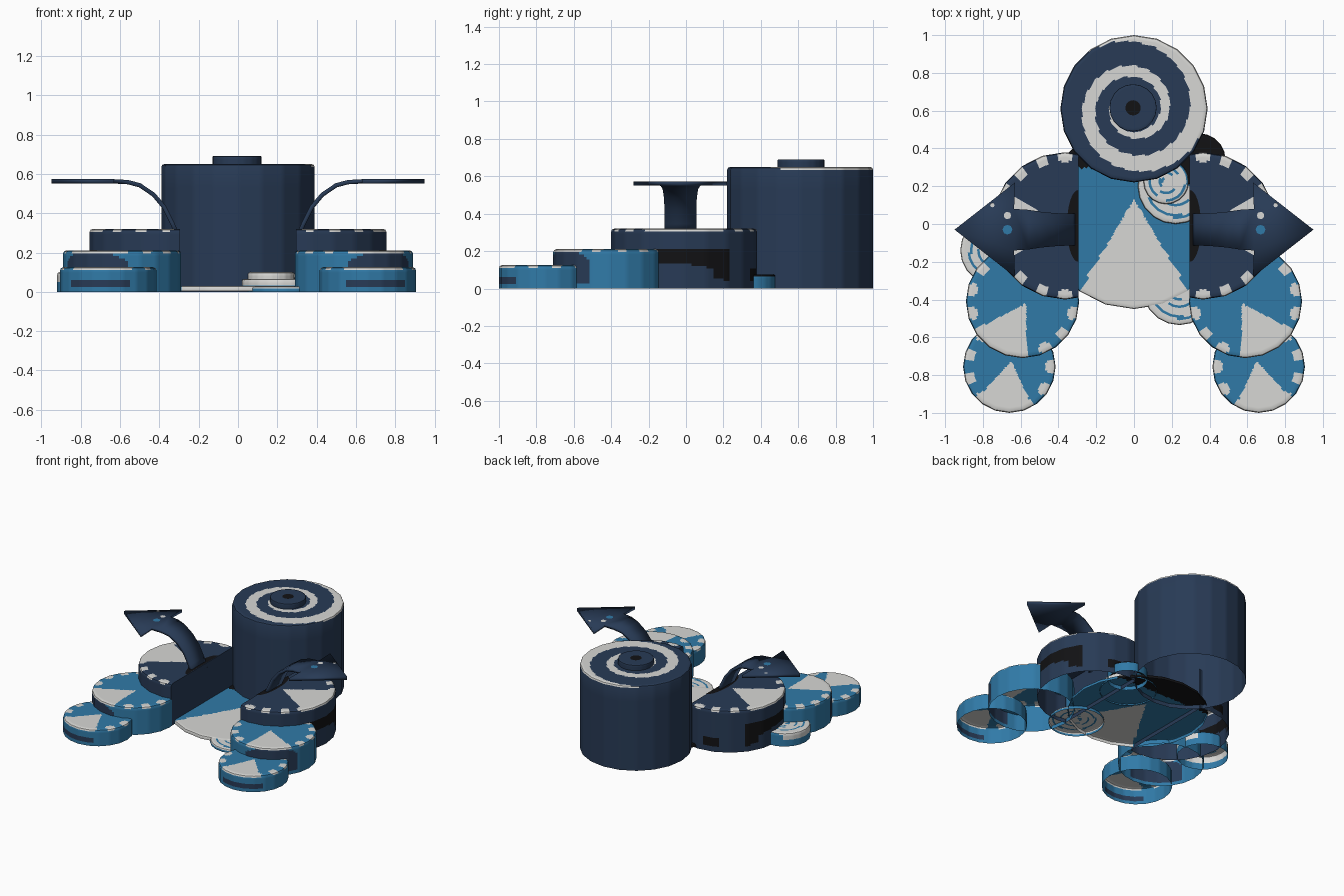
import bpy, bmesh, math
from mathutils import Vector

if "Cube" in bpy.data.objects:
    bpy.data.objects.remove(bpy.data.objects["Cube"])

# Flat colours
COLS = [("navy", (0.021, 0.043, 0.092)), ("blue", (0.030, 0.195, 0.390)),
        ("white", (0.68, 0.68, 0.66)), ("black", (0.006, 0.006, 0.007))]
MATS = []
for n, c in COLS:
    m = bpy.data.materials.new(n)
    m.diffuse_color = (*c, 1)
    m.use_nodes = True
    m.node_tree.nodes["Principled BSDF"].inputs["Base Color"].default_value = m.diffuse_color
    MATS.append(m)
NAVY, BLUE, WHITE, BLACK = range(4)


def make(name, bm, smooth=True):
    me = bpy.data.meshes.new(name)
    bm.to_mesh(me)
    bm.free()
    for m in MATS:
        me.materials.append(m)
    ob = bpy.data.objects.new(name, me)
    bpy.context.collection.objects.link(ob)
    if smooth:
        bpy.ops.object.select_all(action='DESELECT')
        bpy.context.view_layer.objects.active = ob
        ob.select_set(True)
        bpy.ops.object.shade_smooth_by_angle(angle=math.radians(35))
    return ob


def drum(name, cx, cy, R, h, paint, z0=0.0, bev=0.015, s=1, cut=None, sides=20, seg=120, step=0.013):
    """Open-bottomed drum as a fine polar grid; paint(angle in degrees, r, z) gives the colour."""
    bm = bmesh.new()
    rows = max(2, round((h - z0) / 0.014)) if h - z0 < 0.4 else 6
    prof = [(R, z0 + (h - bev - z0) * i / rows) for i in range(rows + 1)]
    prof.append((R - bev * 0.3, h - bev * 0.3))
    n = max(2, round((R - bev) / step))
    prof += [((R - bev) * (n - i) / n, h) for i in range(n)]
    w = 2 * math.pi / sides

    def facet(a):
        return math.cos(w / 2) / math.cos(a % w - w / 2)

    loops = []
    for r, z in prof:
        loops.append([bm.verts.new((cx + r * facet(a) * math.cos(a), cy + r * facet(a) * math.sin(a), z))
                      for a in (2 * math.pi * k / seg for k in range(seg))])
    tip = bm.verts.new((cx, cy, h))
    for i, lo in enumerate(loops):
        for k in range(seg):
            j = (k + 1) % seg
            if i + 1 < len(loops):
                f = bm.faces.new((lo[k], lo[j], loops[i + 1][j], loops[i + 1][k]))
                rm, zm = (prof[i][0] + prof[i + 1][0]) / 2, (prof[i][1] + prof[i + 1][1]) / 2
            else:
                f = bm.faces.new((lo[k], lo[j], tip))
                rm, zm = prof[i][0] / 2, h
            f.material_index = paint(360 * (k + 0.5) / seg, rm, zm)
    if cut is not None:
        bmesh.ops.bisect_plane(bm, geom=bm.verts[:] + bm.edges[:] + bm.faces[:],
                               plane_co=(cut, 0, 0), plane_no=(1, 0, 0), clear_inner=True)
    if s < 0:
        for v in bm.verts:
            v.co.x *= -1
        bmesh.ops.reverse_faces(bm, faces=bm.faces[:])
    return make(name, bm)


def stepped(R, h, base, wedge, apex, side):
    """Paint rule: base colour, white wedge (from-to angles), white rim spots, side patch."""
    spots = round(2 * math.pi * R / 0.135)

    def paint(a, r, z):
        if z < h - 0.016:
            return side((a + 180) % 360 - 180, z)
        x, y = r * math.cos(math.radians(a)) - apex[0], r * math.sin(math.radians(a)) - apex[1]
        wa = (math.degrees(math.atan2(y, x)) - wedge[0]) % 360
        if wa < wedge[1] - wedge[0]:
            return WHITE
        p = 360 / spots
        arc = math.radians((a % p) - p / 2) * R
        return WHITE if (arc / 0.037) ** 2 + ((r - R + 0.025) / 0.032) ** 2 < 1 else base
    return paint


def spiral(ref, grow, width, a_col, b_col, rmin, side):
    """Paint rule: one logarithmic spiral band on the top, widening anticlockwise."""
    def paint(a, r, z):
        if r < rmin:
            return b_col
        if side is not None and z < side[1]:
            return side[0]
        t = math.log(r / ref) / math.log(grow) - a / 360
        t = (t + 0.5) % 1 - 0.5
        return a_col if abs(t) < width / 2 else b_col
    return paint


# Large rear drum with spiral lid and small cap
drum("rear_drum", 0, 0.61, 0.39, 0.65, spiral(0.345, 2.1, 0.40, WHITE, NAVY, 0.125, (NAVY, 0.635)), step=0.009, seg=160)
drum("drum_cap", -0.005, 0.615, 0.125, 0.69, lambda a, r, z: BLACK if r < 0.037 else NAVY, z0=0.64, bev=0.004, seg=60)


# Side patches of the stepped drums
def big_side(a, z):
    t = (a + 24) / 62
    if 0 < t < 1 and (0.13 - 0.07 * max(0, t - 0.45)) - 0.05 * (t > 0.75) < z < 0.215:
        return BLACK
    return BLACK if 66 < a < 84 and 0.04 < z < 0.11 else NAVY


def mid_side(a, z):
    return NAVY if -95 < a < -22 and z < 0.19 - 0.0006 * max(0, abs(a + 58) - 22) ** 1.5 and z > 0.02 else BLUE


def low_side(a, z):
    return NAVY if -118 < a < -38 and 0.025 < z < 0.065 else BLUE


for s, tag in ((1, "right"), (-1, "left")):
    # Three stepped drums on each side
    drum("upper_drum_" + tag, 0.365, -0.01, 0.39, 0.32,
         stepped(0.39, 0.32, NAVY, (-32, 32), (0.02, 0), big_side), s=s, cut=0.295)
    drum("middle_drum_" + tag, 0.59, -0.41, 0.30, 0.21,
         stepped(0.30, 0.21, BLUE, (-90, -27), (-0.02, -0.01), mid_side), s=s)
    drum("lower_drum_" + tag, 0.66, -0.755, 0.245, 0.125,
         stepped(0.245, 0.125, BLUE, (-115, -48), (-0.01, 0.03), low_side), s=s)

    # Flat inner wall closing the cut drum
    bm = bmesh.new()
    bm.faces.new([bm.verts.new((0.295 * s, y, z)) for y, z in
                  ((-0.39, 0), (0.37, 0), (0.37, 0.305), (0.355, 0.32), (-0.375, 0.32), (-0.39, 0.305))])
    make("inner_wall_" + tag, bm, False)

    # Dark half-oval where the arrow emerges
    bm = bmesh.new()
    f = bm.faces.new([bm.verts.new((s * (0.295 + 0.06 * math.sin(t)), -0.01 + 0.19 * math.cos(t), 0.324))
                      for t in (math.pi * i / 16 for i in range(17))])
    f.normal_update()
    if f.normal.z < 0:
        f.normal_flip()
    f.material_index = BLACK
    make("arrow_socket_" + tag, bm, False)

    # Curved arrow: stem strip, then a flat triangular head
    path = [(0.305, 0.28, 0.085), (0.335, 0.35, 0.085), (0.375, 0.43, 0.085), (0.43, 0.495, 0.088),
            (0.50, 0.542, 0.095), (0.56, 0.558, 0.105), (0.635, 0.562, 0.11)]
    bm = bmesh.new()
    pairs = [[bm.verts.new((s * x, -0.03 + q * w, z)) for q in (-1, 1)] for x, z, w in path]
    for (a, b), (c, d) in zip(pairs, pairs[1:]):
        bm.faces.new((a, c, d, b))
    lo, hi = pairs[-1]
    bm.faces.new((lo, bm.verts.new((s * 0.63, -0.28, 0.562)), bm.verts.new((s * 0.95, -0.03, 0.562)),
                  bm.verts.new((s * 0.63, 0.22, 0.562)), hi))
    bmesh.ops.recalc_face_normals(bm, faces=bm.faces[:])
    arrow = make("arrow_" + tag, bm)
    sol = arrow.modifiers.new("thickness", 'SOLIDIFY')
    sol.thickness, sol.offset = 0.022, 0

    # Painted flecks on the arrow head
    for i, (x, y, r, col) in enumerate(((0.67, -0.03, 0.026, BLUE), (0.67, 0.045, 0.02, WHITE), (0.75, 0.1, 0.012, WHITE))):
        bm = bmesh.new()
        bmesh.ops.create_circle(bm, cap_ends=True, segments=8, radius=r)
        for v in bm.verts:
            v.co += Vector((s * x, y, 0.576))
        for f in bm.faces:
            f.material_index = col
        make(f"arrow_fleck_{tag}_{i}", bm, False)


# Low base disc: blue with a white wedge, black towards the rear
def base_paint(a, r, z):
    x, y = r * math.cos(math.radians(a)), r * math.sin(math.radians(a)) + 0.04
    if y > 0.30:
        return BLACK
    return WHITE if abs(x) < (0.13 - y) * 0.6 else BLUE


drum("base_disc", 0, 0.04, 0.49, 0.03, base_paint, z0=0.005, bev=0.01)

# Small loose spiral discs tucked around the drums
swirl = lambda R, h: spiral(R * 0.9, 1.6, 0.22, BLUE, WHITE, 0.01, (BLUE, h * 0.55))
for name, x, y, R, z0, h in (("front_swirl", 0.24, -0.34, 0.195, 0, 0.028), ("rear_swirl_low", 0.22, 0.20, 0.20, 0.02, 0.065),
                             ("rear_swirl_top", 0.17, 0.225, 0.12, 0.06, 0.10), ("side_swirl", -0.74, -0.14, 0.18, 0, 0.10)):
    drum(name, x, y, R, h, swirl(R, h), z0=z0, bev=0.012, seg=80)
drum("back_disc", 0.345, 0.34, 0.14, 0.075, lambda a, r, z: BLUE if z < 0.065 else BLACK, seg=60, bev=0.01, step=0.03)
